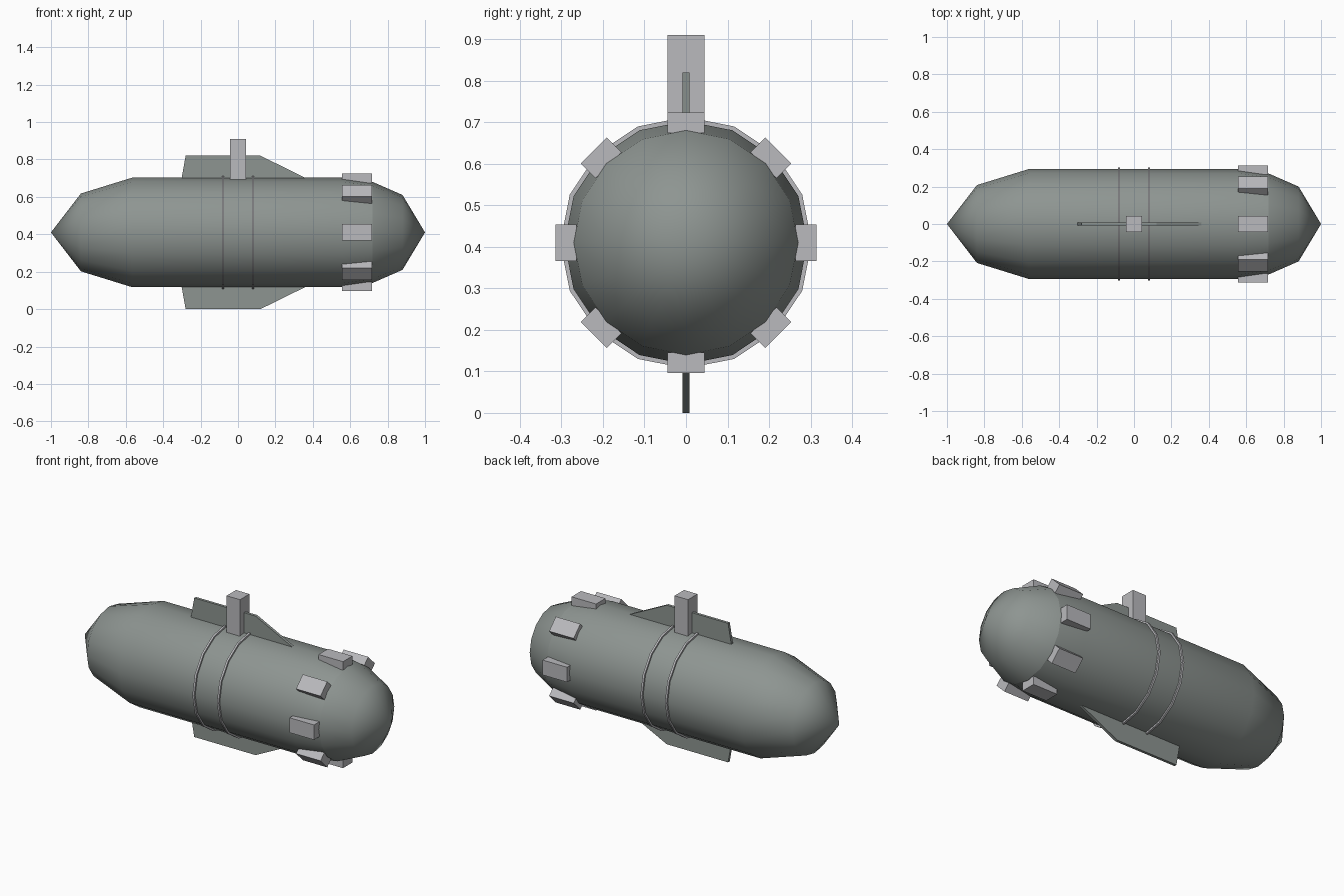
import bpy
import bmesh
from math import pi, radians, sin, cos
from mathutils import Matrix, Vector

cube = bpy.data.objects.get("Cube")
if cube:
    bpy.data.objects.remove(cube)

AXIS_Z = 0.41
SIDES = 16


def material(name, rgb):
    mat = bpy.data.materials.new(name)
    mat.use_nodes = True
    mat.diffuse_color = (*rgb, 1)
    mat.node_tree.nodes["Principled BSDF"].inputs["Base Color"].default_value = (*rgb, 1)
    return mat


HULL = material("grey green paint", (0.27, 0.30, 0.285))
METAL = material("light grey metal", (0.49, 0.49, 0.51))


def finish(name, bm, mat, smooth=True):
    mesh = bpy.data.meshes.new(name)
    bm.to_mesh(mesh)
    bm.free()
    mesh.materials.append(mat)
    obj = bpy.data.objects.new(name, mesh)
    bpy.context.collection.objects.link(obj)
    if smooth:
        bpy.ops.object.select_all(action='DESELECT')
        obj.select_set(True)
        bpy.context.view_layer.objects.active = obj
        bpy.ops.object.shade_smooth_by_angle(angle=radians(40))
    return obj


def lathe(name, profile, mat, closed=False):
    """Turn (x, radius) points about the long axis; rising x faces outward."""
    bm = bmesh.new()
    rings = []
    for x, r in profile:
        if r == 0:
            rings.append([bm.verts.new((x, 0, AXIS_Z))] * SIDES)
            continue
        angles = [2 * pi * i / SIDES for i in range(SIDES)]
        rings.append([bm.verts.new((x, r * sin(a), AXIS_Z + r * cos(a))) for a in angles])
    pairs = list(zip(rings, rings[1:]))
    if closed:
        pairs.append((rings[-1], rings[0]))
    for a, b in pairs:
        for i in range(SIDES):
            j = (i + 1) % SIDES
            corners = list(dict.fromkeys((a[i], b[i], b[j], a[j])))
            face = bm.faces.new(corners)
            face.normal_update()
    # Keep the first strip pointing away from the axis
    bm.faces.ensure_lookup_table()
    face = bm.faces[0]
    radial = face.calc_center_median() - Vector((0, 0, AXIS_Z))
    if profile[0][0] < profile[1][0]:
        radial.x = 0
        if face.normal.dot(radial) < 0:
            bmesh.ops.reverse_faces(bm, faces=bm.faces[:])
    else:
        radial.x = 0
        if face.normal.dot(radial) > 0:
            bmesh.ops.reverse_faces(bm, faces=bm.faces[:])
    return finish(name, bm, mat)


def box(name, size, matrix, mat):
    bm = bmesh.new()
    bmesh.ops.create_cube(bm, size=1, matrix=matrix @ Matrix.Diagonal((*size, 1)))
    return finish(name, bm, mat)


# Hollow hull: outer skin, open rim, then inner lining
lathe("hull", [(-1, 0), (-0.84, 0.208), (-0.565, 0.293), (0.56, 0.293), (0.72, 0.27),
               (0.55, 0.245), (-0.56, 0.245), (-0.84, 0.17), (-0.95, 0)], HULL)

# Thin end cone, skinned on its inner side
lathe("end_cone", [(1, 0), (0.88, 0.2), (0.72, 0.27)], HULL)

# Two slim straps around the middle
for side, label in ((-1, "right"), (1, "left")):
    x = side * 0.08
    lathe("strap_" + label, [(x - 0.006, 0.303), (x + 0.006, 0.303),
                             (x + 0.006, 0.285), (x - 0.006, 0.285)], METAL, closed=True)

# Eight blocks around the open end
for i in range(8):
    turn = Matrix.Translation((0, 0, AXIS_Z)) @ Matrix.Rotation(i * pi / 4, 4, 'X')
    box("end_block_%d" % (i + 1), (0.16, 0.088, 0.05),
        turn @ Matrix.Translation((0.636, 0, 0.289)), METAL)

# Square mast on top
box("mast", (0.088, 0.088, 0.22), Matrix.Translation((0, 0, 0.80)), METAL)

# Upper and lower fins
for side, label in ((1, "upper"), (-1, "lower")):
    bm = bmesh.new()
    outline = [(-0.305, 0.27), (-0.28, 0.41), (0.12, 0.41), (0.36, 0.292), (0.36, 0.27)]
    base = bm.faces.new([bm.verts.new((x, -0.008, AXIS_Z + side * h)) for x, h in outline])
    grown = bmesh.ops.extrude_face_region(bm, geom=[base])
    bmesh.ops.translate(bm, vec=(0, 0.016, 0),
                        verts=[v for v in grown["geom"] if isinstance(v, bmesh.types.BMVert)])
    bmesh.ops.recalc_face_normals(bm, faces=bm.faces[:])
    finish(label + "_fin", bm, HULL, smooth=False)
